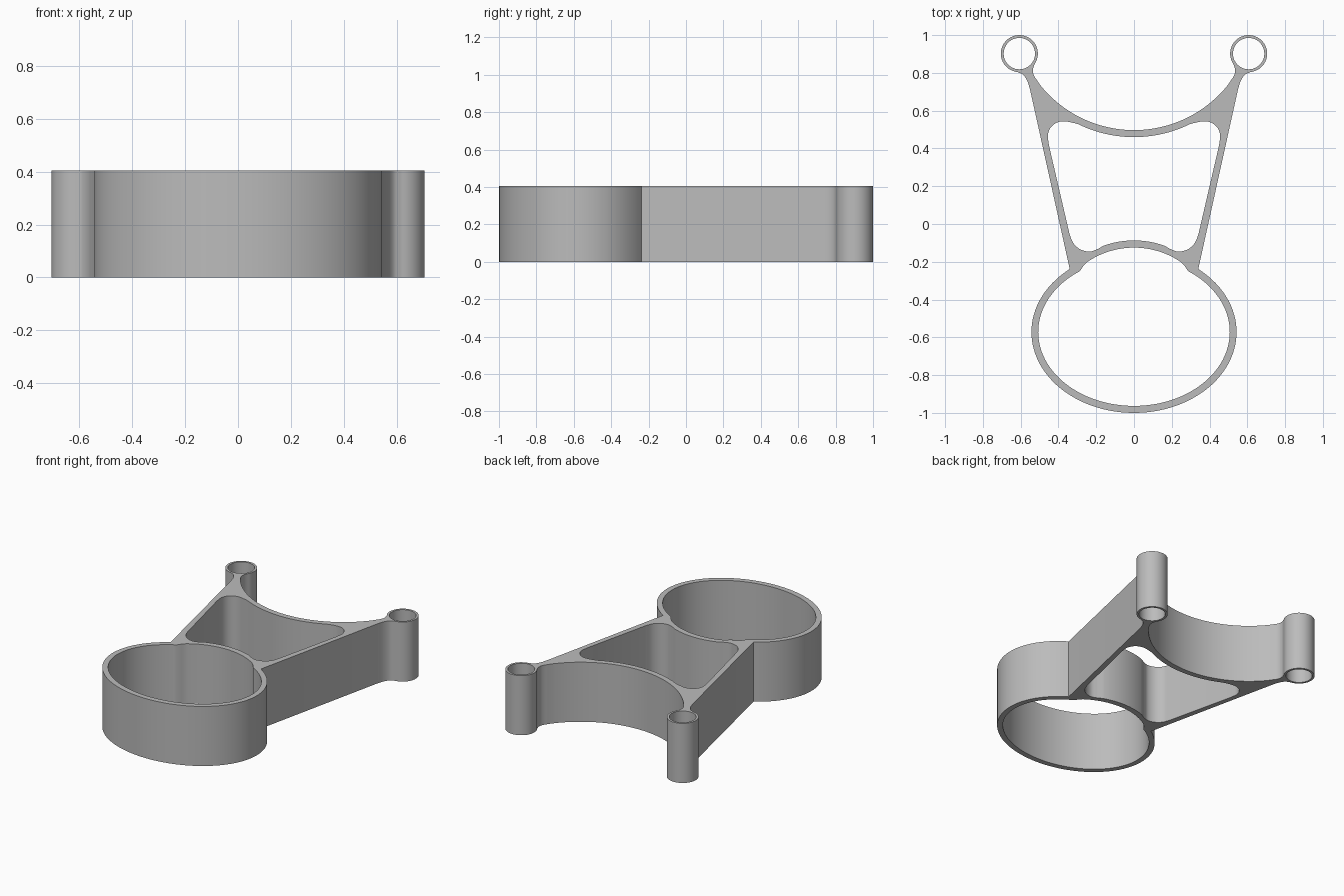
import bpy
from math import cos, sin, radians
from mathutils import Vector

HEIGHT = 0.405

cube = bpy.data.objects.get("Cube")
if cube:
    bpy.data.objects.remove(cube)


def arc(cx, cy, rx, ry, start, end, n):
    """Points along an elliptical arc, angles in degrees."""
    angles = [radians(start + (end - start) * i / n) for i in range(n + 1)]
    return [(cx + rx * cos(a), cy + ry * sin(a)) for a in angles]


def smooth(points, n=6):
    """Catmull-Rom curve through a few points."""
    p = [Vector(q) for q in points]
    p = [2 * p[0] - p[1]] + p + [2 * p[-1] - p[-2]]
    out = []
    for a, b, c, d in zip(p, p[1:], p[2:], p[3:]):
        for i in range(n):
            t = i / n
            v = 0.5 * (2 * b + (c - a) * t + (2 * a - 5 * b + 4 * c - d) * t ** 2
                       + (3 * b - a - 3 * c + d) * t ** 3)
            out.append(tuple(v))
    return out + [tuple(p[-2])]


def mirrored(half):
    """Close a half outline that starts and ends on the centre line."""
    return half + [(-x, y) for x, y in reversed(half[1:-1])]


# Outer outline: ring, arm side, tube, saddle
outer = arc(0, -0.572, 0.543, 0.428, -90, 51.2, 40)
outer += smooth([(0.55, 0.71), (0.565, 0.757), (0.587, 0.79), (0.616, 0.804)])
outer += arc(0.607, 0.902, 0.098, 0.098, -80, 215, 48)
outer += smooth([(0.534, 0.823), (0.534, 0.8), (0.525, 0.778), (0.51, 0.756)])
outer += arc(0, 1.133, 0.636, 0.636, -39, -90, 24)

# Ring opening: wide oval with a raised arch at the back
ring = arc(0, -0.572, 0.507, 0.391, -90, 53.7, 40)
ring += [(0.287, -0.25), (0.268, -0.222)]
ring += arc(0, -0.565, 0.44, 0.44, 55.4, 90, 16)

# Window between the arms, with rounded corners
window = arc(0, -0.565, 0.478, 0.478, 90, 70, 10)
window += smooth([(0.19, -0.132), (0.235, -0.146), (0.285, -0.134),
                  (0.322, -0.1), (0.342, -0.05)])
window += smooth([(0.45, 0.415), (0.456, 0.47), (0.44, 0.512),
                  (0.405, 0.538), (0.362, 0.543), (0.315, 0.534)])
window += arc(0, 1.133, 0.673, 0.673, -64, -90, 14)

# Tube bores
bores = [arc(s * 0.607, 0.902, 0.083, 0.083, 0, 352.5, 47) for s in (-1, 1)]

# Extrude the filled outline into one solid frame
curve = bpy.data.curves.new("bracket_frame", 'CURVE')
curve.dimensions = '2D'
curve.fill_mode = 'BOTH'
curve.extrude = HEIGHT / 2
for loop in [mirrored(outer), mirrored(ring), mirrored(window)] + bores:
    spline = curve.splines.new('POLY')
    spline.points.add(len(loop) - 1)
    for point, (x, y) in zip(spline.points, loop):
        point.co = (x, y, 0, 1)
    spline.use_cyclic_u = True

frame = bpy.data.objects.new("bracket_frame", curve)
bpy.context.collection.objects.link(frame)
frame.location.z = HEIGHT / 2
bpy.ops.object.select_all(action='DESELECT')
frame.select_set(True)
bpy.context.view_layer.objects.active = frame
bpy.ops.object.convert(target='MESH')
frame = bpy.context.object

# Weld the caps to the walls and face everything outward
bpy.ops.object.mode_set(mode='EDIT')
bpy.ops.mesh.select_all(action='SELECT')
bpy.ops.mesh.remove_doubles(threshold=0.0005)
bpy.ops.mesh.normals_make_consistent(inside=False)
bpy.ops.object.mode_set(mode='OBJECT')
bpy.ops.object.shade_smooth_by_angle(angle=radians(30))

# Single grey finish
grey = bpy.data.materials.new("plain grey")
grey.use_nodes = True
color = (0.5, 0.5, 0.5, 1)
grey.diffuse_color = color
grey.node_tree.nodes["Principled BSDF"].inputs["Base Color"].default_value = color
frame.data.materials.clear()
frame.data.materials.append(grey)
